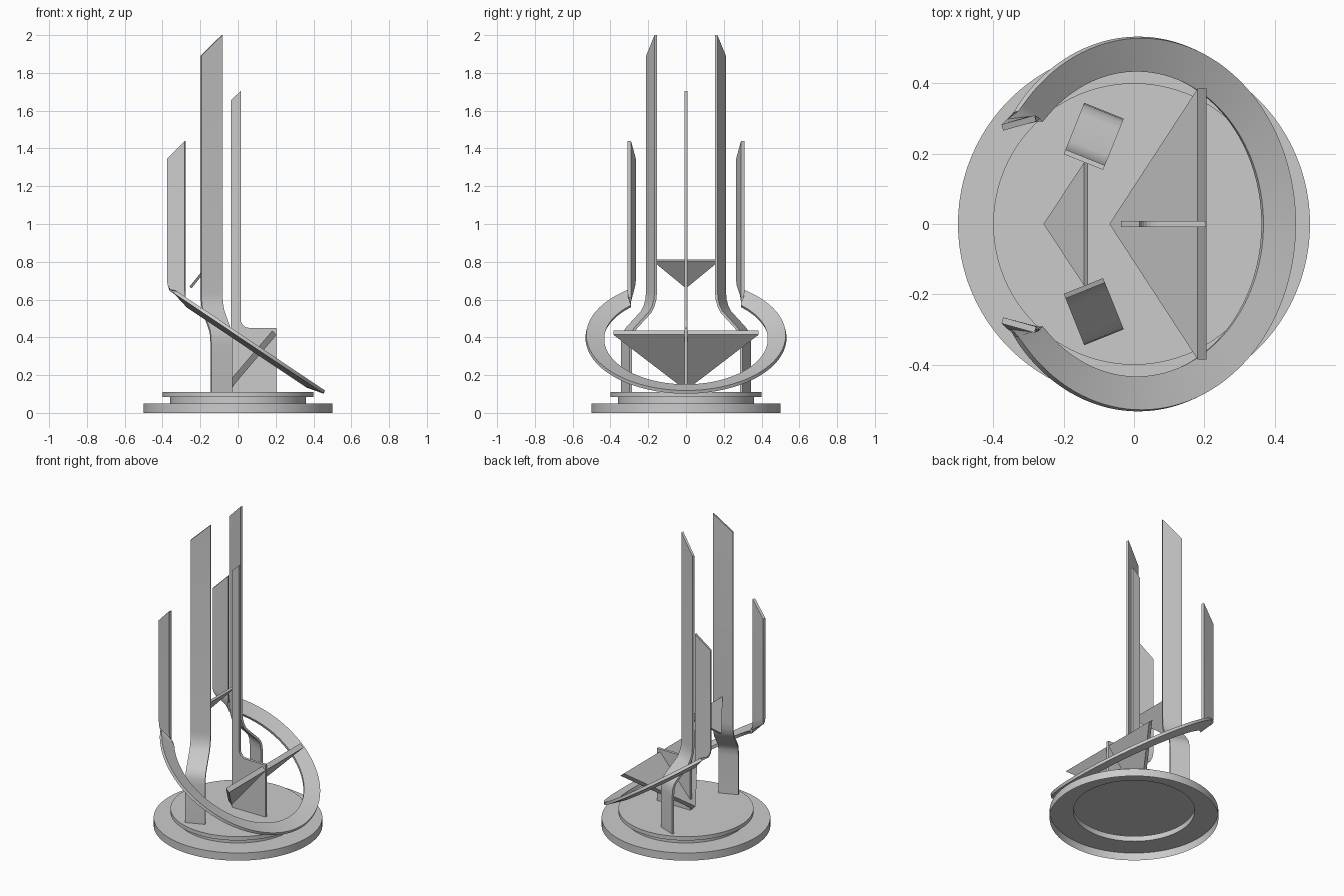
import bpy, bmesh, math
from mathutils import Vector

if "Cube" in bpy.data.objects:
    bpy.data.objects.remove(bpy.data.objects["Cube"])

grey = bpy.data.materials.new("satin_grey")
grey.diffuse_color = (0.6, 0.6, 0.6, 1)
grey.use_nodes = True
grey.node_tree.nodes["Principled BSDF"].inputs["Base Color"].default_value = grey.diffuse_color


def make(name, verts, faces, thick=0.0, smooth=True):
    me = bpy.data.meshes.new(name)
    me.from_pydata([tuple(v) for v in verts], [], faces)
    bm = bmesh.new()
    bm.from_mesh(me)
    bmesh.ops.remove_doubles(bm, verts=bm.verts, dist=1e-6)
    bmesh.ops.recalc_face_normals(bm, faces=bm.faces)
    bm.to_mesh(me)
    bm.free()
    me.materials.append(grey)
    ob = bpy.data.objects.new(name, me)
    bpy.context.collection.objects.link(ob)
    bpy.ops.object.select_all(action='DESELECT')
    ob.select_set(True)
    bpy.context.view_layer.objects.active = ob
    if thick:
        mod = ob.modifiers.new("thickness", 'SOLIDIFY')
        mod.thickness = thick
        mod.offset = 0
        bpy.ops.object.modifier_apply(modifier=mod.name)
    if smooth:
        bpy.ops.object.shade_smooth_by_angle(angle=math.radians(32))
    return ob


def strip(name, pairs, thick):
    """Band lofted through pairs of edge points."""
    verts = [p for pair in pairs for p in pair]
    faces = [(2*i, 2*i + 1, 2*i + 3, 2*i + 2) for i in range(len(pairs) - 1)]
    return make(name, verts, faces, thick)


def prism(name, outline, offset):
    """Flat outline pushed along an offset vector."""
    n = len(outline)
    a = [Vector(p) for p in outline]
    verts = a + [p + Vector(offset) for p in a]
    faces = [tuple(range(n)), tuple(range(2*n - 1, n - 1, -1))]
    faces += [(i, (i + 1) % n, n + (i + 1) % n, n + i) for i in range(n)]
    return make(name, verts, faces, smooth=False)


# stepped round base, open underneath
profile = [(.5, 0), (.5, .05), (.36, .05), (.36, .085), (.4, .085), (.4, .11)]
N = 96
verts, faces = [], []
for r, z in profile:
    verts += [(r*math.cos(2*math.pi*i/N), r*math.sin(2*math.pi*i/N), z) for i in range(N)]
for k in range(len(profile) - 1):
    for i in range(N):
        j = (i + 1) % N
        faces.append((k*N + i, k*N + j, k*N + N + j, k*N + N + i))
faces.append(tuple(range((len(profile) - 1)*N, len(profile)*N)))
make("stepped_base", verts, faces)

# tilted open ring whose ends turn up into two short blades
tilt = math.radians(33.8)
centre = Vector((.01, 0, .395))
axis = Vector((math.sin(tilt), 0, math.cos(tilt)))
down = Vector((math.cos(tilt), 0, -math.sin(tilt)))


def ring_point(r, a, lift):
    return centre + down*(r*math.cos(a)) + Vector((0, r*math.sin(a), 0)) + axis*lift


half = []
STEPS = 48
for i in range(STEPS + 1):
    t = i / STEPS
    half.append((ring_point(.53, math.radians(143)*t, .012),
                 ring_point(.435, math.radians(138)*t, -.012)))
half += [(Vector((-.361, .29, .65)), Vector((-.272, .296, .592))),
         (Vector((-.37, .278, .672)), Vector((-.278, .299, .612))),
         (Vector((-.374, .274, .70)), Vector((-.28, .3, .645))),
         (Vector((-.374, .274, 1.345)), Vector((-.28, .3, 1.44)))]
mirrored = [tuple(Vector((p.x, -p.y, p.z)) for p in pair) for pair in half[:0:-1]]
strip("ring_with_short_blades", mirrored + half, .018)

# pair of tall blades, stepped outward near the foot
bend = [(0, .64), (.004, .60), (.014, .565), (.03, .535),
        (.112, .452), (.13, .43), (.14, .40), (.143, .36), (.143, .11)]
for side, label in ((1, "back"), (-1, "front")):
    a, b = Vector((-.197, .205, 0)), Vector((-.085, .16, 0))
    d = Vector((.372, .928, 0))
    pairs = [(a + Vector((0, 0, 1.89)), b + Vector((0, 0, 2.0)))]
    pairs += [(a + d*o + Vector((0, 0, z)), b + d*o + Vector((0, 0, z))) for o, z in bend]
    pairs = [tuple(Vector((p.x, side*p.y, p.z)) for p in pr) for pr in pairs]
    strip("tall_blade_" + label, pairs, .014)

# central fin with a filleted foot
fin = [(-.037, .11), (.205, .11), (.205, .45)]
fin += [(.06 - .045*math.sin(math.radians(a)), .495 - .045*math.cos(math.radians(a)))
        for a in range(0, 91, 15)]
fin += [(.015, 1.705), (-.037, 1.655)]
prism("central_fin", [(x, -.009, z) for x, z in fin], (0, .018, 0))


# sloping triangular plates
def triangle(name, apex, end, width, thick):
    (x0, z0), (x1, z1) = apex, end
    u = Vector((x1 - x0, 0, z1 - z0)).normalized()
    prism(name, [(x0, 0, z0), (x1, -width, z1), (x1, width, z1)],
          Vector((u.z, 0, -u.x))*thick)


triangle("large_triangle", (-.07, .14), (.181, .435), .385, .032)
triangle("small_triangle", (-.257, .668), (-.142, .812), .175, .014)
